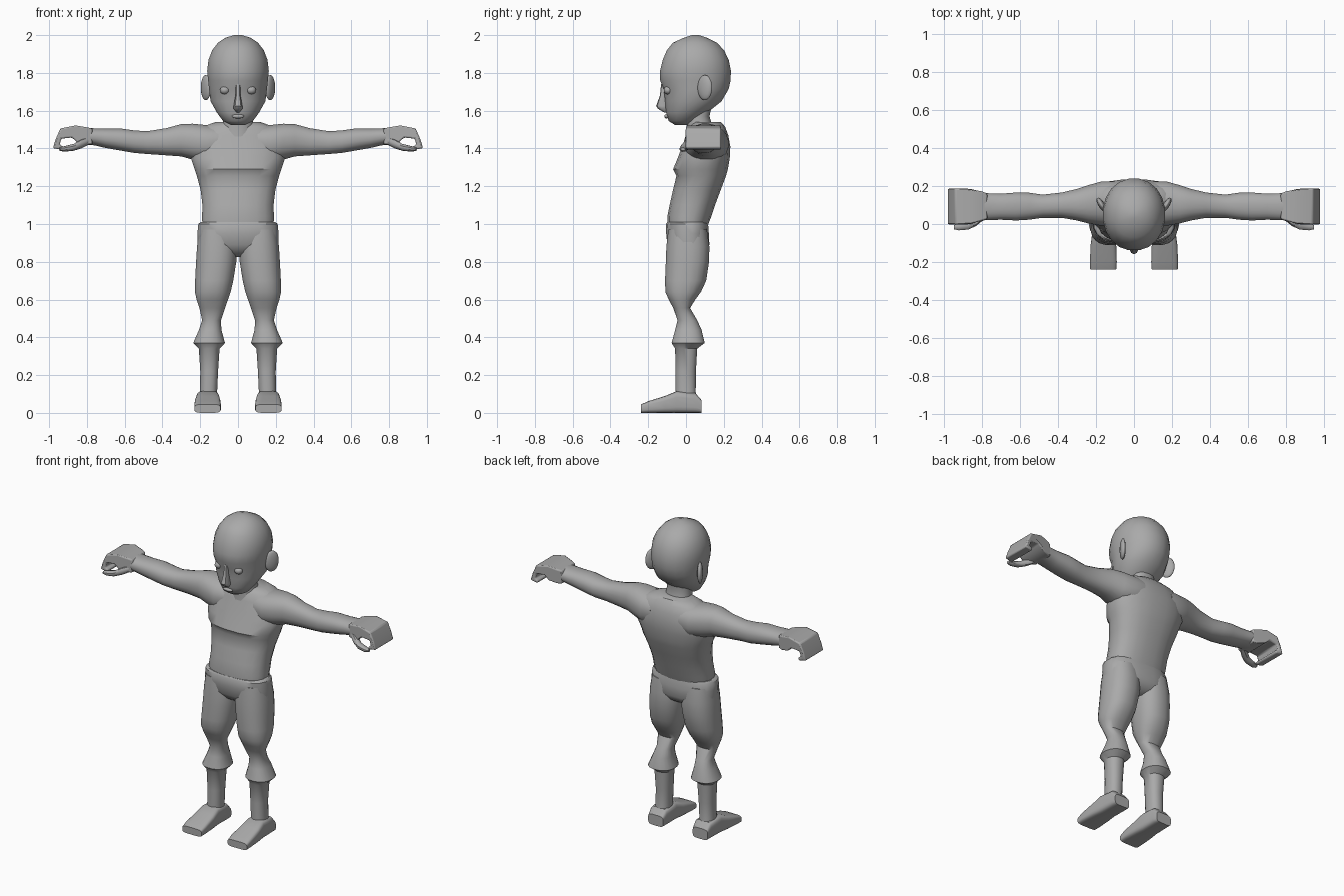
import bpy, bmesh, math
from mathutils import Vector

grey = bpy.data.materials.new("plain grey")
grey.diffuse_color = (0.4, 0.4, 0.4, 1)


def finish(bm, name, mirror=False, angle=40, bevel=0):
    bmesh.ops.recalc_face_normals(bm, faces=bm.faces)
    me = bpy.data.meshes.new(name)
    bm.to_mesh(me)
    bm.free()
    ob = bpy.data.objects.new(name, me)
    bpy.context.collection.objects.link(ob)
    me.materials.append(grey)
    bpy.ops.object.select_all(action='DESELECT')
    bpy.context.view_layer.objects.active = ob
    ob.select_set(True)
    bpy.ops.object.shade_smooth_by_angle(angle=math.radians(angle))
    if bevel:
        b = ob.modifiers.new("bevel", 'BEVEL')
        b.width, b.segments = bevel, 2
    if mirror:
        ob.modifiers.new("mirror", 'MIRROR')
    return ob


def loft(name, rings, axis='z', power=2.3, sides=20, **kw):
    """Rings are (position on axis, a0, a1, b0, b1): extents on the other two axes."""
    bm = bmesh.new()
    loops = []
    for t, a0, a1, b0, b1 in rings:
        loop = []
        for i in range(sides):
            ang = 2 * math.pi * (i + .5) / sides
            c, s = math.cos(ang), math.sin(ang)
            c = math.copysign(abs(c) ** (2 / power), c)
            s = math.copysign(abs(s) ** (2 / power), s)
            a, b = (a0 + a1) / 2 + c * (a1 - a0) / 2, (b0 + b1) / 2 + s * (b1 - b0) / 2
            co = {'x': (t, a, b), 'y': (a, t, b), 'z': (a, b, t)}[axis]
            loop.append(bm.verts.new(co))
        loops.append(loop)
    for l0, l1 in zip(loops, loops[1:]):
        for i in range(sides):
            j = (i + 1) % sides
            bm.faces.new((l0[i], l0[j], l1[j], l1[i]))
    bm.faces.new(loops[0])
    bm.faces.new(loops[-1])
    return finish(bm, name, **kw)


def centred(rows):
    return [(z, -w, w, y0, y1) for z, w, y0, y1 in rows]


def ball(name, loc, scale, rot_z=0, mirror=False):
    bm = bmesh.new()
    bmesh.ops.create_uvsphere(bm, u_segments=14, v_segments=9, radius=1)
    ob = finish(bm, name)
    for v in ob.data.vertices:
        p = Vector(v.co[i] * scale[i] for i in range(3))
        c, s = math.cos(rot_z), math.sin(rot_z)
        v.co = Vector((c * p.x - s * p.y, s * p.x + c * p.y, p.z)) + Vector(loc)
    if mirror:
        ob.modifiers.new("mirror", 'MIRROR')
    return ob


# Head: chin to crown
loft("head", centred([
    (1.525, .04, -.06, .02), (1.545, .08, -.092, .06), (1.59, .113, -.107, .115),
    (1.65, .147, -.112, .19), (1.715, .155, -.120, .228), (1.76, .16, -.139, .238),
    (1.81, .165, -.140, .24), (1.87, .158, -.125, .228), (1.92, .138, -.103, .203),
    (1.96, .107, -.07, .165), (1.985, .07, -.015, .115), (2.0, .022, .03, .07)]), power=2.1)
# Face details and ears
loft("nose", centred([(1.59, .008, -.115, -.09), (1.61, .024, -.148, -.09),
                      (1.625, .024, -.158, -.09), (1.68, .014, -.138, -.1),
                      (1.74, .012, -.132, -.1)]), sides=10)
ball("lips", (0, -.103, 1.57), (.034, .012, .011))
ball("eye", (.07, -.094, 1.708), (.026, .024, .022), mirror=True)
ball("ear", (.17, .1, 1.722), (.017, .045, .067), rot_z=-.55, mirror=True)
# Neck
loft("neck", centred([(1.44, .1, -.005, .17), (1.52, .082, .005, .14),
                      (1.57, .076, 0, .125), (1.64, .08, 0, .14)]))
# Torso with a slight ledge under the chest
loft("torso", centred([
    (.98, .19, -.098, .112), (1.04, .192, -.1, .135), (1.1, .19, -.088, .155),
    (1.18, .2, -.07, .185), (1.255, .22, -.052, .213), (1.29, .232, -.07, .223),
    (1.35, .252, -.045, .233), (1.41, .25, -.022, .236), (1.47, .228, 0, .225),
    (1.515, .19, .015, .208), (1.54, .12, .04, .185)]), power=2.4)
# Pelvis, a little wider than the waist
loft("pelvis", centred([(1.01, .2, -.1, .115), (1.0, .212, -.107, .118), (.95, .217, -.106, .122),
                        (.89, .215, -.1, .125), (.85, .17, -.07, .1), (.825, .09, -.03, .06)]), power=2.5)
# Legs: thigh, knee, boot cuff and ankle
loft("leg", [
    (.97, .015, .205, -.095, .112), (.88, .004, .218, -.105, .125), (.8, .008, .223, -.108, .123),
    (.7, .024, .228, -.112, .108), (.64, .038, .229, -.11, .08), (.6, .052, .22, -.092, .05),
    (.555, .068, .205, -.068, .022), (.49, .09, .19, -.045, .06), (.44, .087, .207, -.058, .083),
    (.37, .068, .238, -.077, .1), (.34, .097, .208, -.058, .06), (.22, .105, .2, -.056, .053),
    (.11, .11, .202, -.056, .052), (.03, .105, .21, -.056, .07)], mirror=True)
# Feet
loft("foot", [(.082, .105, .212, 0, .068), (.05, .1, .216, 0, .105), (-.05, .1, .22, 0, .115),
              (-.11, .093, .228, 0, .09), (-.2, .09, .232, 0, .062), (-.238, .093, .23, 0, .045)],
     axis='y', power=4.5, mirror=True)
# Arms: shoulder to wrist
loft("arm", [
    (.1, .0, .225, 1.34, 1.52), (.17, -.01, .225, 1.325, 1.525), (.24, .002, .205, 1.34, 1.532),
    (.3, .018, .185, 1.357, 1.53), (.38, .032, .166, 1.363, 1.508), (.48, .032, .155, 1.37, 1.492),
    (.55, .022, .165, 1.376, 1.496), (.62, .018, .166, 1.388, 1.506), (.7, .022, .16, 1.402, 1.506),
    (.76, .02, .162, 1.416, 1.507), (.8, .02, .165, 1.42, 1.51)], axis='x', mirror=True)
# Half-closed hand: curled profile given thickness in y
profile = [(.77, 1.505), (.80, 1.512), (.86, 1.522), (.94, 1.506), (.965, 1.45), (.98, 1.402),
           (.93, 1.392), (.925, 1.41), (.945, 1.42), (.935, 1.452), (.88, 1.458), (.85, 1.432),
           (.80, 1.42), (.77, 1.422)]
bm = bmesh.new()
sides = [[bm.verts.new((x, y if x > .83 else (.025, .016, .16, .172)[k * 2 + (x > .78)], z))
          for x, z in profile] for k, y in enumerate((-.002, .186))]
for i in range(len(profile)):
    j = (i + 1) % len(profile)
    bm.faces.new((sides[0][i], sides[0][j], sides[1][j], sides[1][i]))
bm.faces.new(sides[0])
bm.faces.new(sides[1])
finish(bm, "hand", mirror=True, bevel=.008)
# Thumb
loft("thumb", [(.79, .02, .06, 1.42, 1.46), (.83, -.012, .04, 1.4, 1.448), (.87, -.03, .015, 1.388, 1.424),
               (.92, -.034, .005, 1.383, 1.412), (.945, -.028, -.005, 1.388, 1.405)],
     axis='x', sides=10, mirror=True)
